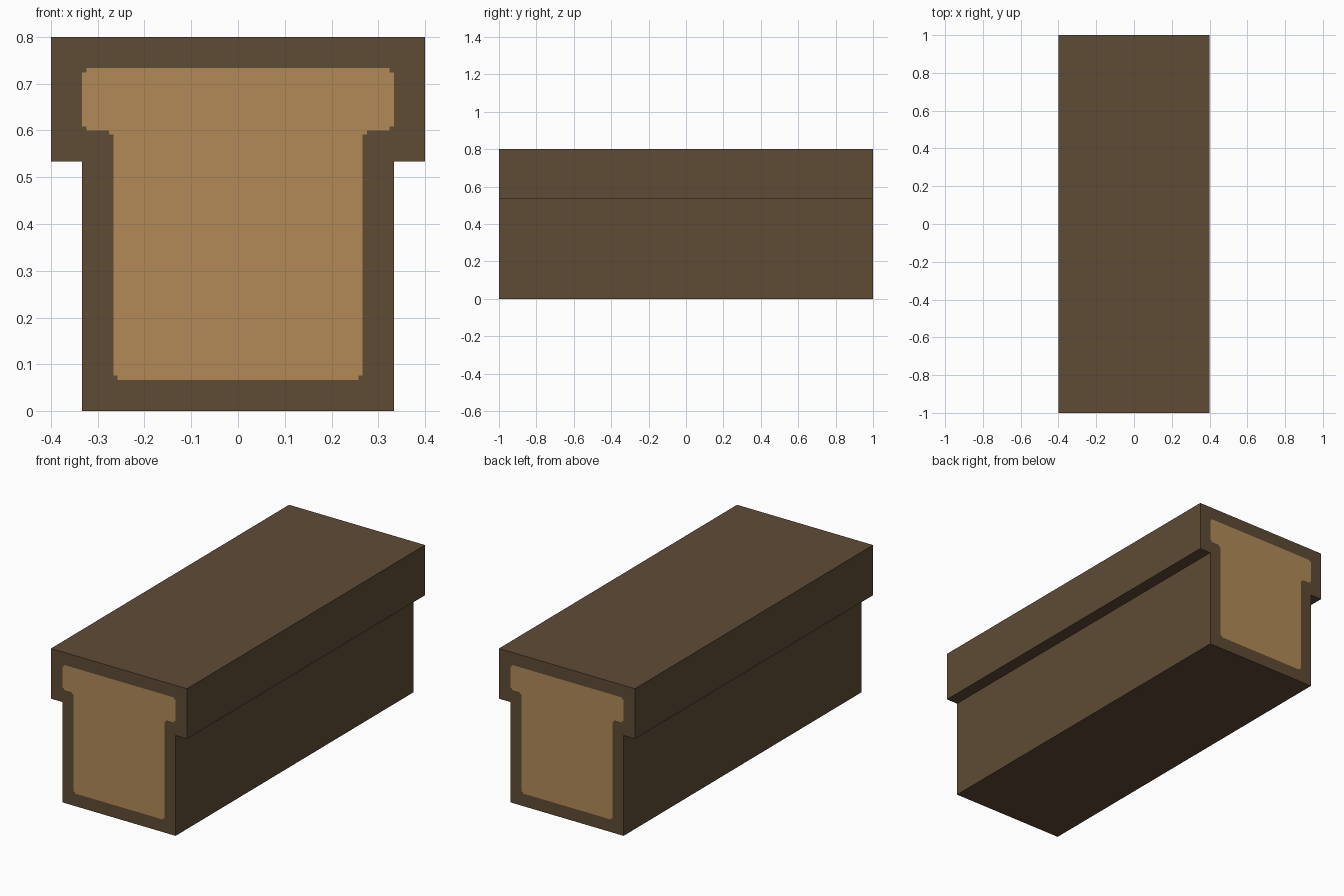
import bpy, bmesh
from mathutils import Vector

if "Cube" in bpy.data.objects:
    bpy.data.objects.remove(bpy.data.objects["Cube"])


def material(name, rgb):
    m = bpy.data.materials.new(name)
    m.diffuse_color = (*rgb, 1)
    m.use_nodes = True
    m.node_tree.nodes["Principled BSDF"].inputs["Base Color"].default_value = m.diffuse_color
    return m


U = 1 / 15          # module: rim width and overhang
STEP = 0.009        # stepped corner size of the end-grain panel

# T-shaped outline and the panel outline inset from it (right half, bottom to top)
half_outer = [(5 * U, 0), (5 * U, 8 * U), (6 * U, 8 * U), (6 * U, 12 * U)]
half_inner = [(4 * U, U), (4 * U, 9 * U), (5 * U, 9 * U), (5 * U, 11 * U)]


def mirrored(half):
    pts = half + [(-x, z) for x, z in reversed(half)]
    return [Vector(p) for p in pts]


outer, inner = mirrored(half_outer), mirrored(half_inner)
n = len(outer)


def stepped(i):
    """Three points replacing panel corner i with a small step."""
    p = inner[i]
    a = (inner[i - 1] - p).normalized() * STEP
    b = (inner[(i + 1) % n] - p).normalized() * STEP
    return [p + a, p + a + b, p + b]


bm = bmesh.new()


def end_cap(y):
    """Rim faces around a flush end-grain panel; returns the outer loop."""
    vert = lambda p: bm.verts.new((p.x, y, p.y))
    o = [vert(p) for p in outer]
    c = [[vert(p) for p in stepped(i)] for i in range(n)]
    for i in range(n):
        j = (i + 1) % n
        bm.faces.new((o[i], o[j], c[j][0], c[i][2]))
        bm.faces.new((o[i], c[i][2], c[i][1], c[i][0]))
    bm.faces.new([v for corner in c for v in corner]).material_index = 1
    return o


# Both ends, joined by the long bark sides
front, back = end_cap(-1), end_cap(1)
for i in range(n):
    j = (i + 1) % n
    bm.faces.new((front[i], front[j], back[j], back[i]))
bmesh.ops.recalc_face_normals(bm, faces=bm.faces)

mesh = bpy.data.meshes.new("timber_beam")
bm.to_mesh(mesh)
bm.free()
mesh.materials.append(material("dark brown wood", (0.114, 0.071, 0.036)))
mesh.materials.append(material("light end grain", (0.445, 0.254, 0.098)))
bpy.context.collection.objects.link(bpy.data.objects.new("timber_beam", mesh))
